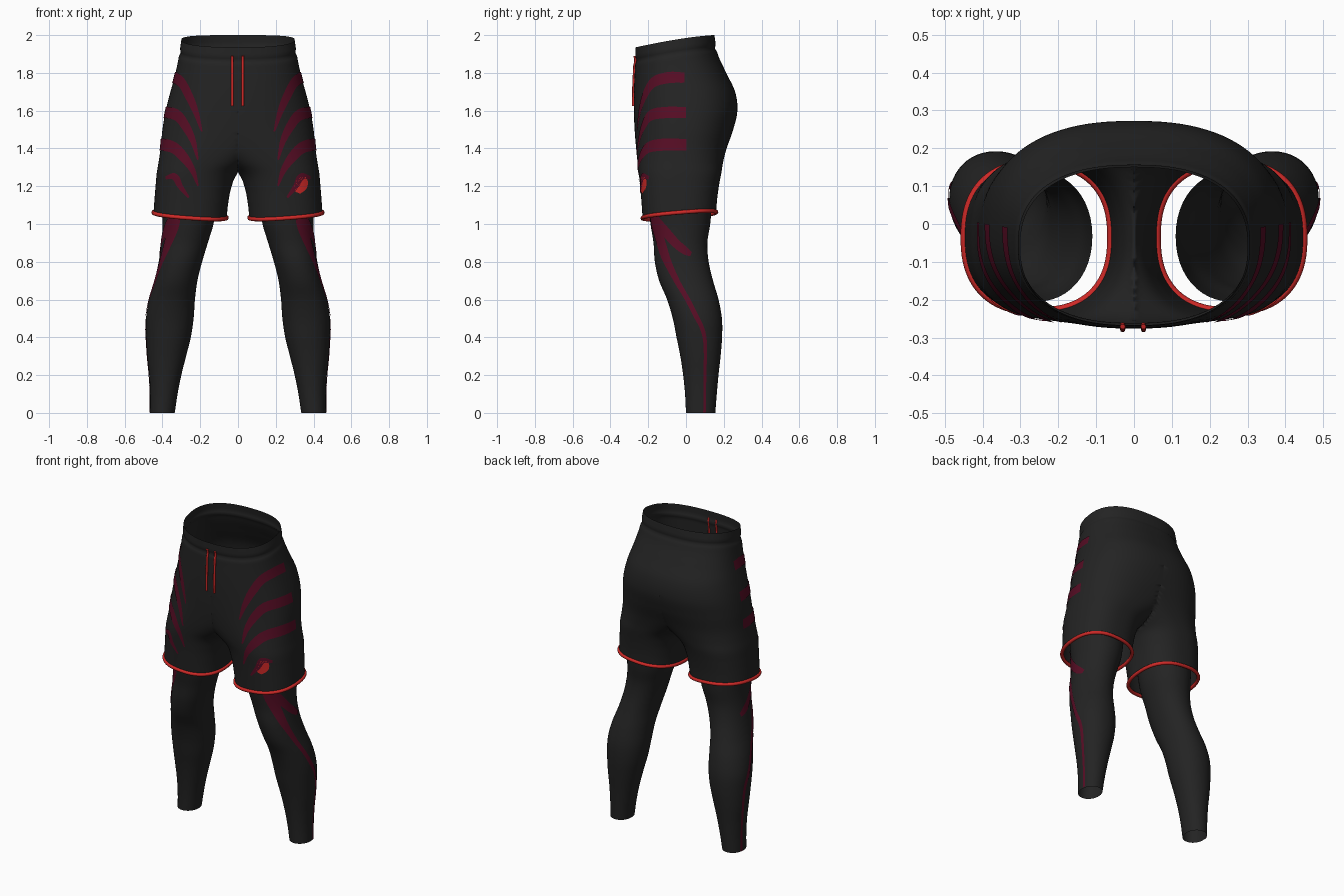
import bpy, bmesh, math
from mathutils import Vector
from mathutils.bvhtree import BVHTree

if "Cube" in bpy.data.objects:
    bpy.data.objects.remove(bpy.data.objects["Cube"])


def material(name, rgb):
    m = bpy.data.materials.new(name)
    m.diffuse_color = (*rgb, 1)
    m.use_nodes = True
    m.node_tree.nodes["Principled BSDF"].inputs["Base Color"].default_value = m.diffuse_color
    return m


BLACK = material("black_fabric", (0.017, 0.017, 0.017))
MAROON = material("maroon_print", (0.095, 0.004, 0.018))
RED = material("red_trim", (0.62, 0.022, 0.02))


def sample(table, z):
    """Smooth (Catmull-Rom) lookup of a row of values at the key z."""
    n = len(table)
    i = 0
    while i < n - 2 and z > table[i + 1][0]:
        i += 1
    p1, p2 = table[i], table[i + 1]
    p0, p3 = table[max(i - 1, 0)], table[min(i + 2, n - 1)]
    h = p2[0] - p1[0]
    t = min(max((z - p1[0]) / h, 0), 1)
    out = []
    for k in range(1, len(p1)):
        m1 = (p2[k] - p0[k]) / max(p2[0] - p0[0], 1e-6) * h
        m2 = (p3[k] - p1[k]) / max(p3[0] - p1[0], 1e-6) * h
        out.append((2*t**3 - 3*t**2 + 1) * p1[k] + (t**3 - 2*t**2 + t) * m1
                   + (3*t**2 - 2*t**3) * p2[k] + (t**3 - t**2) * m2)
    return out


def smooth(a, b, v):
    t = min(max((v - a) / (b - a), 0), 1)
    return t * t * (3 - 2 * t)


def ring(sec, n, power):
    """Superellipse points from (inner x, outer x, front y, back y)."""
    xi, xo, yf, yb = sec
    cx, cy, a, b = (xi + xo) / 2, (yf + yb) / 2, (xo - xi) / 2, (yb - yf) / 2
    pts = []
    for k in range(n):
        ang = 2 * math.pi * k / n
        c, s = math.cos(ang), math.sin(ang)
        u = math.copysign(abs(c) ** (2 / power), c)
        v = math.copysign(abs(s) ** (2 / power), s)
        pts.append((cx + a * u, cy + b * v, u, v))
    return pts


def finish(name, bm, mat, mirror=True):
    me = bpy.data.meshes.new(name)
    bm.to_mesh(me)
    ob = bpy.data.objects.new(name, me)
    bpy.context.collection.objects.link(ob)
    me.materials.append(mat)
    for p in me.polygons:
        p.use_smooth = True
    if mirror:
        mod = ob.modifiers.new("mirror", 'MIRROR')
        mod.merge_threshold = 0.0005
    return ob


def loft(rings):
    bm = bmesh.new()
    vs = [[bm.verts.new(p) for p in r] for r in rings]
    n = len(vs[0])
    for r0, r1 in zip(vs, vs[1:]):
        for k in range(n):
            f = (r0[k], r0[(k + 1) % n], r1[(k + 1) % n], r1[k])
            if max(v.co.x for v in f) > 1e-5:
                bm.faces.new(f)
    bmesh.ops.delete(bm, geom=[v for v in bm.verts if not v.link_faces], context='VERTS')
    bmesh.ops.remove_doubles(bm, verts=bm.verts, dist=1e-5)
    bmesh.ops.recalc_face_normals(bm, faces=bm.faces)
    return bm


def tube(name, pts, radius, cyclic):
    cu = bpy.data.curves.new(name, 'CURVE')
    cu.dimensions = '3D'
    cu.bevel_depth, cu.bevel_resolution = radius, 2
    cu.use_fill_caps = True
    sp = cu.splines.new('POLY')
    sp.points.add(len(pts) - 1)
    for p, co in zip(sp.points, pts):
        p.co = (*co, 1)
    sp.use_cyclic_u = cyclic
    cu.materials.append(RED)
    ob = bpy.data.objects.new(name, cu)
    bpy.context.collection.objects.link(ob)


# Shorts: z, inner x, outer x, front y, back y (negative inner x merges the legs)
SHORTS = [(1.05, .06, .447, -.23, .16), (1.12, .052, .442, -.235, .165),
          (1.2, .035, .436, -.242, .175), (1.27, .0, .43, -.25, .187),
          (1.33, -.09, .42, -.257, .197), (1.4, -.21, .41, -.264, .215),
          (1.5, -.35, .40, -.272, .25), (1.6, -.383, .383, -.276, .272),
          (1.7, -.36, .36, -.276, .26), (1.8, -.335, .335, -.274, .213),
          (1.9, -.315, .315, -.27, .168), (2.0, -.30, .30, -.268, .15)]


def shorts_ring(z):
    xi, xo, yf, yb = sample(SHORTS, z)
    groove = 0.008 * math.exp(-((z - 1.93) / 0.012) ** 2)   # waistband seam
    top, hem = smooth(1.55, 1.93, z), 1 - smooth(1.05, 1.3, z)
    pts = []
    for x, y, u, v in ring((xi + groove, xo - groove, yf + groove, yb - groove), 96, 2.4):
        drop = 0.065 * top * ((1 - v) / 2) ** 1.4
        lift = hem * (0.014 * u + 0.016 * v)
        pts.append((max(x, 0), y, z - drop + lift))
    return pts


shorts_bm = loft([shorts_ring(1.05 + .95 * i / 80) for i in range(81)])
shorts_tree = BVHTree.FromBMesh(shorts_bm)
finish("shorts", shorts_bm, BLACK)

# Red hem piping on both shorts legs
for side, s in (("right", 1), ("left", -1)):
    tube("hem_trim_" + side, [(s * x, y, z - .003) for x, y, z in shorts_ring(1.05)], .011, True)

# Leggings: z, inner x, outer x, front y, back y
LEGS = [(0, .335, .465, .0, .155), (.1, .32, .465, -.005, .163), (.2, .30, .47, -.015, .172),
        (.3, .275, .48, -.03, .183), (.4, .25, .486, -.05, .191), (.5, .235, .487, -.07, .190),
        (.6, .228, .47, -.10, .172), (.7, .215, .442, -.142, .143), (.8, .19, .42, -.165, .12),
        (.9, .16, .405, -.172, .113), (1.0, .13, .40, -.188, .128), (1.14, .11, .405, -.205, .14)]


def leg_ring(z):
    return [(x, y, z) for x, y, u, v in ring(sample(LEGS, z), 48, 2.1)]


legs_bm = loft([leg_ring(1.14 * i / 56) for i in range(57)])
legs_tree = BVHTree.FromBMesh(legs_bm)
finish("leggings", legs_bm, BLACK)


# Printed stripes: thin ribbons laid on the cloth, along (key, angle, z, half width)
def shorts_axis(z):
    return .2, -.03


def legs_axis(z):
    xi, xo, yf, yb = sample(LEGS, z)
    return (xi + xo) / 2, (yf + yb) / 2


def project(tree, axis, deg, z):
    ax, ay = axis(z)
    d = Vector((math.cos(math.radians(deg)), -math.sin(math.radians(deg)), 0))
    c = Vector((ax, ay, z))
    hit = tree.ray_cast(c + d, -d)[0]
    return (hit if hit else c + d * .15) + d * .004


def ribbon(name, tree, axis, path, radius, mat=MAROON, mirror=True, steps=40, across=6):
    table = [(i, *p) for i, p in enumerate(path)]
    last = len(path) - 1
    bm = bmesh.new()
    rows = []
    k = math.radians(1) * radius
    for i in range(steps + 1):
        t = last * i / steps
        a, z, w = sample(table, t)
        a0, z0, _ = sample(table, max(t - .05, 0))
        a1, z1, _ = sample(table, min(t + .05, last))
        d = Vector(((a1 - a0) * k, z1 - z0)).normalized()
        row = []
        for j in range(across + 1):
            o = w * (2 * j / across - 1)
            zz = max(z + o * d.x, .003)
            row.append(bm.verts.new(project(tree, axis, a - o * d.y / k, zz)))
        rows.append(row)
    for r0, r1 in zip(rows, rows[1:]):
        for j in range(across):
            bm.faces.new((r0[j], r1[j], r1[j + 1], r0[j + 1]))
    bmesh.ops.recalc_face_normals(bm, faces=bm.faces)
    finish(name, bm, mat, mirror)


SHORT_STRIPES = {
    "upper_stripe": [(-9, 1.775, .027), (25, 1.775, .03), (55, 1.75, .03), (72, 1.68, .026),
                     (84, 1.59, .016), (92, 1.49, .004)],
    "middle_stripe": [(-9, 1.59, .03), (25, 1.59, .03), (52, 1.575, .03), (68, 1.52, .026),
                      (80, 1.44, .016), (87, 1.34, .004)],
    "lower_stripe": [(-9, 1.42, .03), (25, 1.42, .032), (50, 1.405, .03), (66, 1.36, .026),
                     (79, 1.29, .016), (87, 1.20, .004)],
    "hem_stripe": [(42, 1.245, .008), (56, 1.25, .018), (63, 1.20, .014), (74, 1.14, .005)],
}
for name, path in SHORT_STRIPES.items():
    ribbon(name, shorts_tree, shorts_axis, path, .22)

ribbon("shin_stripe", legs_tree, legs_axis,
       [(62, 1.08, .035), (58, .98, .035), (44, .86, .03), (30, .75, .022), (15, .62, .017),
        (3, .52, .015), (-13, .4, .012), (-14, .2, .012), (-17, .0, .014)], .14, steps=70)
ribbon("knee_stripe", legs_tree, legs_axis,
       [(64, 1.04, .03), (42, .98, .028), (12, .90, .025), (-10, .86, .022), (-25, .84, .012)], .14)

# Plain red patch on one thigh
ribbon("thigh_patch", shorts_tree, shorts_axis,
       [(54, 1.255, .012), (54, 1.225, .03), (57, 1.195, .032), (60, 1.165, .012)],
       .22, RED, False, 12)

# Drawstring cords hanging from the waistband
for name, x in (("drawstring_left", -.03), ("drawstring_right", .025)):
    pts = []
    for i in range(16):
        z = 1.89 - .265 * i / 15
        hit = shorts_tree.ray_cast(Vector((abs(x), -1, z)), Vector((0, 1, 0)))[0]
        pts.append((x, hit.y - .003, z))
    tube(name, pts, .007, False)
